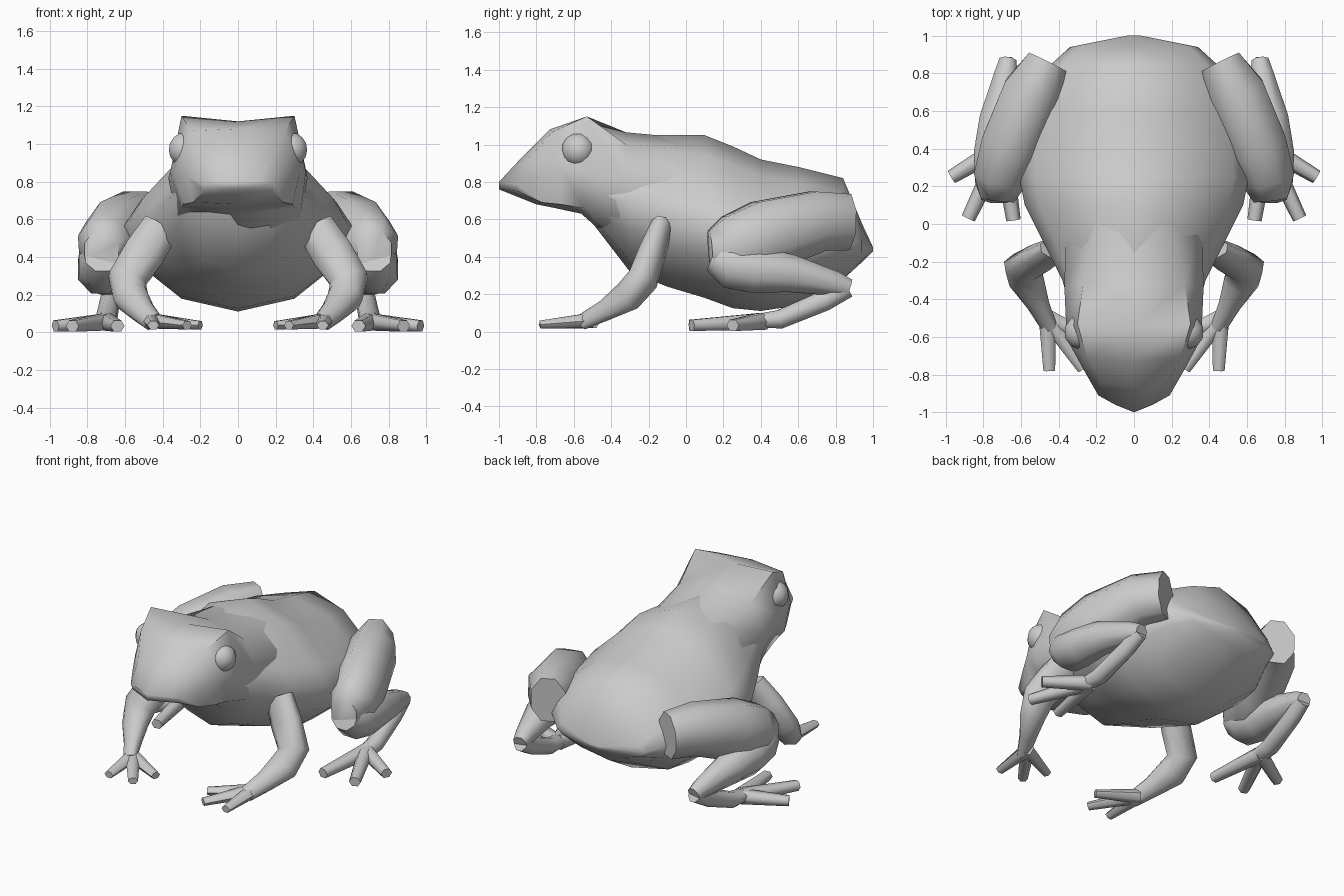
import bpy, bmesh, math
from mathutils import Vector

if "Cube" in bpy.data.objects:
    bpy.data.objects.remove(bpy.data.objects["Cube"])


def finish(ob, mirror, angle):
    if mirror:
        ob.modifiers.new("mirror", 'MIRROR')
    bpy.ops.object.select_all(action='DESELECT')
    ob.select_set(True)
    bpy.context.view_layer.objects.active = ob
    bpy.ops.object.shade_smooth_by_angle(angle=math.radians(angle))


def loft(name, rings, mirror=False, angle=50):
    """Skin a list of closed rings and cap both ends."""
    bm = bmesh.new()
    loops = [[bm.verts.new(p) for p in r] for r in rings]
    n = len(loops[0])
    for a, b in zip(loops, loops[1:]):
        for i in range(n):
            j = (i + 1) % n
            bm.faces.new((a[i], a[j], b[j], b[i]))
    bm.faces.new(loops[0][::-1])
    bm.faces.new(loops[-1])
    bmesh.ops.recalc_face_normals(bm, faces=bm.faces[:])
    me = bpy.data.meshes.new(name)
    bm.to_mesh(me)
    bm.free()
    ob = bpy.data.objects.new(name, me)
    bpy.context.collection.objects.link(ob)
    finish(ob, mirror, angle)
    return ob


def limb(name, stations, ref, sides=8):
    """Mirrored tapered tube; stations are (point, radius along ref, radius across)."""
    pts = [Vector(s[0]) for s in stations]
    grow = 1 / math.cos(math.pi / sides)
    rings = []
    for i, (_, ru, rv) in enumerate(stations):
        t = (pts[min(i + 1, len(pts) - 1)] - pts[max(i - 1, 0)]).normalized()
        u = Vector(ref)
        u = (u - t * u.dot(t)).normalized()
        v = t.cross(u)
        rings.append([pts[i] + (u * ru * math.cos(a) + v * rv * math.sin(a)) * grow
                      for a in (2 * math.pi * (k + .5) / sides for k in range(sides))])
    return loft(name, rings, True, 62)


# Body: y, top, bottom, half width, height of widest point
body = [(-.55, .98, .645, .31, .76), (-.30, 1.05, .32, .38, .70),
        (-.10, 1.05, .24, .48, .62), (.10, 1.05, .18, .58, .58),
        (.25, .99, .125, .61, .56), (.40, .92, .11, .60, .54), (.60, .88, .14, .57, .53),
        (.84, .82, .28, .45, .50), (.94, .58, .37, .34, .46), (1.0, .45, .43, .04, .44)]
rings = []
for y, top, bot, w, zw in body:
    ring = []
    for k in range(12):
        a = math.pi * k / 6
        c, s = math.cos(a), math.sin(a)
        z = zw + (top - zw) * s ** 1.8 if s > 0 else zw - (zw - bot) * abs(s) ** 1.2
        ring.append((w * c, y, z))
    rings.append(ring)
loft("body", rings, angle=60)

# Head: half sections from top centre, brow, cheek, jaw to bottom centre
head = [
    [(0, -1, .80), (.10, -.96, .80), (.19, -.91, .79), (.18, -.90, .75), (0, -1, .76)],
    [(0, -.87, .94), (.18, -.84, .93), (.27, -.77, .83), (.24, -.77, .69), (0, -.80, .68)],
    [(0, -.73, 1.08), (.25, -.71, 1.07), (.33, -.66, .86), (.29, -.67, .68), (0, -.70, .66)],
    [(0, -.55, 1.12), (.30, -.53, 1.15), (.36, -.55, .85), (.30, -.55, .66), (0, -.56, .63)],
    [(0, -.32, 1.065), (.27, -.32, 1.0), (.37, -.33, .82), (.33, -.33, .60), (0, -.30, .40)],
    [(0, .06, 1.03), (.20, .04, .97), (.36, .02, .80), (.32, 0, .55), (0, 0, .38)],
]
loft("head", [h + [(-x, y, z) for x, y, z in h[3:0:-1]] for h in head], angle=60)

# Eyes
bpy.ops.mesh.primitive_uv_sphere_add(segments=10, ring_count=8, radius=.092)
eye = bpy.context.object
eye.name = "eyes"
for v in eye.data.vertices:
    v.co += Vector((.28, -.575, .97))
finish(eye, True, 60)

# Front legs
limb("front_leg", [((.41, -.13, .56), .055, .10), ((.50, -.18, .42), .07, .11),
                   ((.59, -.23, .28), .08, .10), ((.57, -.31, .19), .075, .09),
                   ((.51, -.43, .115), .05, .065), ((.45, -.55, .055), .035, .05)], (0, 1, 0))
for i, tip in enumerate([(.45, -.78), (.27, -.77), (.20, -.62)]):
    limb(f"finger_{i + 1}", [((.46, -.50, .06), .04, .04),
                             ((*tip, .037), .022, .027)], (0, 0, 1), 6)

# Hind legs
limb("thigh", [((.46, .86, .585), .15, .11), ((.54, .70, .59), .16, .155),
               ((.65, .42, .51), .19, .16), ((.71, .25, .44), .18, .14),
               ((.725, .13, .43), .11, .09)], (0, 0, 1))
limb("shin", [((.72, .14, .40), .08, .09), ((.72, .24, .36), .13, .125),
              ((.73, .38, .33), .125, .12), ((.72, .56, .31), .10, .10),
              ((.68, .80, .255), .065, .06), ((.67, .87, .23), .05, .045)], (0, 0, 1))
limb("hind_foot", [((.67, .86, .235), .055, .045), ((.68, .74, .165), .055, .05),
                   ((.70, .50, .065), .05, .055), ((.71, .36, .055), .035, .055)], (0, 0, 1))
for i, tip in enumerate([(.97, .25), (.88, .03), (.64, .02)]):
    limb(f"toe_{i + 1}", [((.70, .41, .055), .045, .045), ((*tip, .033), .03, .033)], (0, 0, 1), 6)
